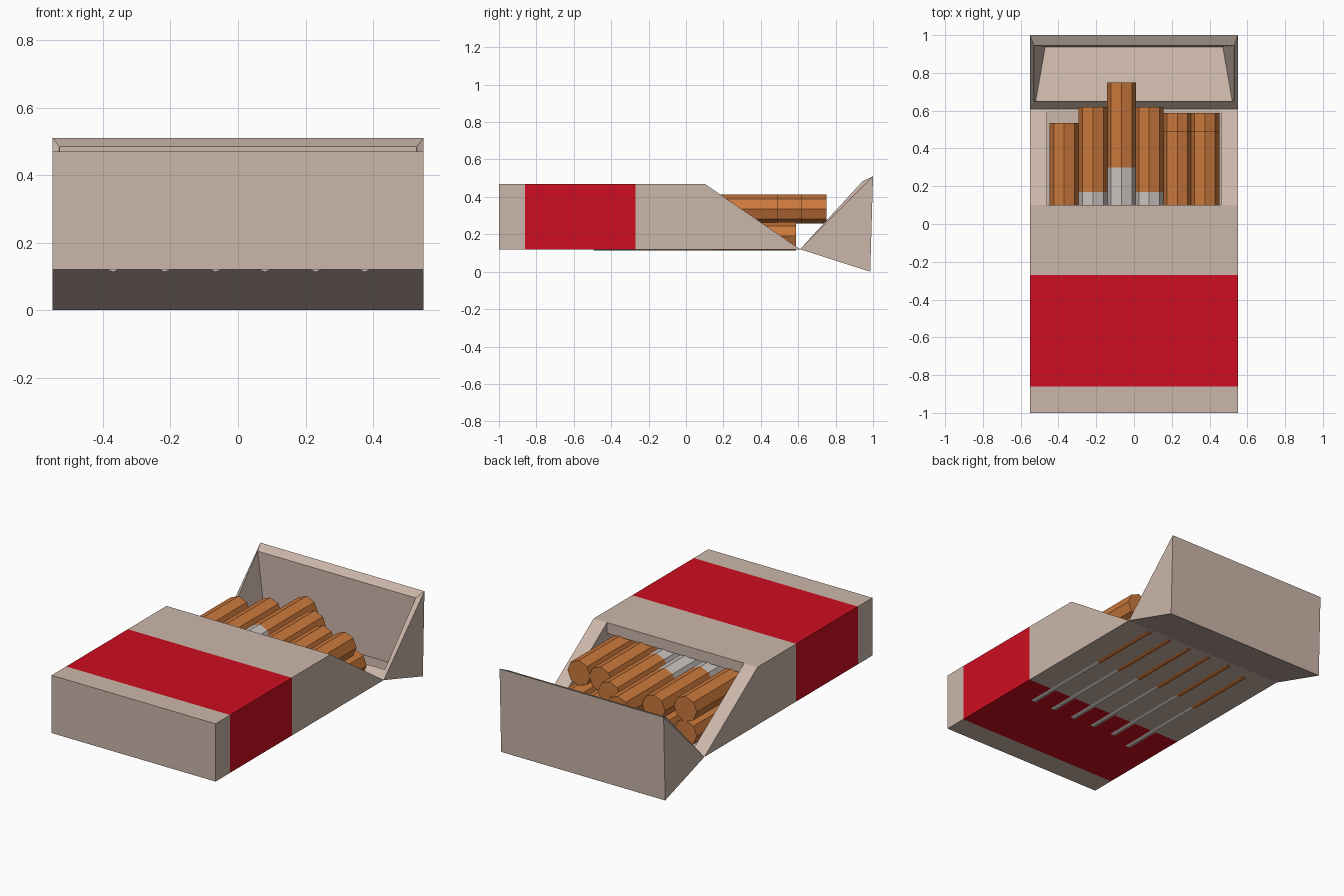
import bpy, bmesh, math
from mathutils import Vector

if "Cube" in bpy.data.objects:
    bpy.data.objects.remove(bpy.data.objects["Cube"])


def material(name, rgb):
    m = bpy.data.materials.new(name)
    m.diffuse_color = (*rgb, 1)
    m.use_nodes = True
    m.node_tree.nodes["Principled BSDF"].inputs["Base Color"].default_value = m.diffuse_color
    return m


CARD = material("card", (0.60, 0.47, 0.40))
RED = material("red_band", (0.62, 0.004, 0.015))
FILTER = material("filter_orange", (0.60, 0.19, 0.045))
PAPER = material("paper", (0.60, 0.56, 0.53))


def make_object(name, bm, mats):
    bmesh.ops.recalc_face_normals(bm, faces=bm.faces)
    mesh = bpy.data.meshes.new(name)
    bm.to_mesh(mesh)
    bm.free()
    for m in mats:
        mesh.materials.append(m)
    ob = bpy.data.objects.new(name, mesh)
    bpy.context.collection.objects.link(ob)
    return ob


def prism(profile, half_width):
    """Extrude a (y, z) profile symmetrically along x."""
    bm = bmesh.new()
    face = bm.faces.new([bm.verts.new((-half_width, y, z)) for y, z in profile])
    ext = bmesh.ops.extrude_face_region(bm, geom=[face])
    moved = [v for v in ext["geom"] if isinstance(v, bmesh.types.BMVert)]
    bmesh.ops.translate(bm, verts=moved, vec=(2 * half_width, 0, 0))
    return bm


# Box body with slanted mouth and a wrapped red band
BAND = (-0.86, -0.27)
bm = prism([(-1, 0.12), (-1, 0.47), (0.1, 0.47), (0.61, 0.12)], 0.55)
for y in BAND:
    bmesh.ops.bisect_plane(bm, geom=bm.verts[:] + bm.edges[:] + bm.faces[:],
                           plane_co=(0, y, 0), plane_no=(0, 1, 0))
for f in bm.faces:
    if BAND[0] < f.calc_center_median().y < BAND[1]:
        f.material_index = 1
body = make_object("box_body", bm, [CARD, RED])

# Hollow inside of the body
cutter = make_object("cavity_cutter", prism(
    [(-0.6, 0.126), (-0.6, 0.405), (0.1, 0.405), (0.1, 0.6), (0.8, 0.6), (0.8, 0.126)],
    0.46), [CARD])
cutter.hide_render = True
mod = body.modifiers.new("cavity", 'BOOLEAN')
mod.operation = 'DIFFERENCE'
mod.solver = 'EXACT'
mod.object = cutter
bpy.context.view_layer.objects.active = body
bpy.ops.object.modifier_apply(modifier=mod.name)
bpy.data.objects.remove(cutter)

# Flipped-back lid: wedge shell with a rim and a tapered recess
LID = {"hinge": (0.55, 0.61, 0.12), "tip": (0.55, 1.0, 0.51), "heel": (0.55, 0.985, 0.0),
       "rim_low": (0.53, 0.65, 0.163), "rim_high": (0.53, 0.945, 0.485),
       "deep_low": (0.52, 0.652, 0.125), "deep_back": (0.47, 0.938, 0.05)}
bm = bmesh.new()
sides = [{k: bm.verts.new((s * x, y, z)) for k, (x, y, z) in LID.items()} for s in (-1, 1)]
for v in sides:
    for keys in (("hinge", "tip", "heel"),
                 ("hinge", "rim_low", "rim_high", "tip"),
                 ("rim_low", "deep_low", "deep_back", "rim_high")):
        bm.faces.new([v[k] for k in keys])
L, R = sides
for a, b in (("hinge", "heel"), ("heel", "tip"), ("tip", "rim_high"), ("rim_high", "deep_back"),
             ("deep_back", "deep_low"), ("deep_low", "rim_low"), ("rim_low", "hinge")):
    bm.faces.new((L[a], L[b], R[b], R[a]))
make_object("lid", bm, [CARD])


# Eight-sided sticks: filter end and paper end
RADIUS, FILTER_LEN, LENGTH = 0.077, 0.45, 1.03


def stick(name, x, z, end):
    bm = bmesh.new()
    rings = []
    for y in (end, end - FILTER_LEN, end - LENGTH):
        rings.append([bm.verts.new((x + RADIUS * math.sin(i * math.pi / 4), y,
                                    z + RADIUS * math.cos(i * math.pi / 4))) for i in range(8)])
    bm.faces.new(rings[0])
    bm.faces.new(rings[2]).material_index = 1
    for k in range(2):
        for i in range(8):
            j = (i + 1) % 8
            f = bm.faces.new((rings[k][i], rings[k][j], rings[k + 1][j], rings[k + 1][i]))
            f.material_index = k
    make_object(name, bm, [FILTER, PAPER])


COLUMNS = (-0.37, -0.217, -0.066, 0.08, 0.23, 0.375)
ROWS = {"lower": (0.19, (0.535, 0.585, 0.585, 0.585, 0.588, 0.588)),
        "upper": (0.335, (0.535, 0.62, 0.75, 0.62, 0.49, 0.49))}
for row, (z, ends) in ROWS.items():
    for n, (x, end) in enumerate(zip(COLUMNS, ends), 1):
        stick(f"{row}_stick_{n}", x, z, end)
